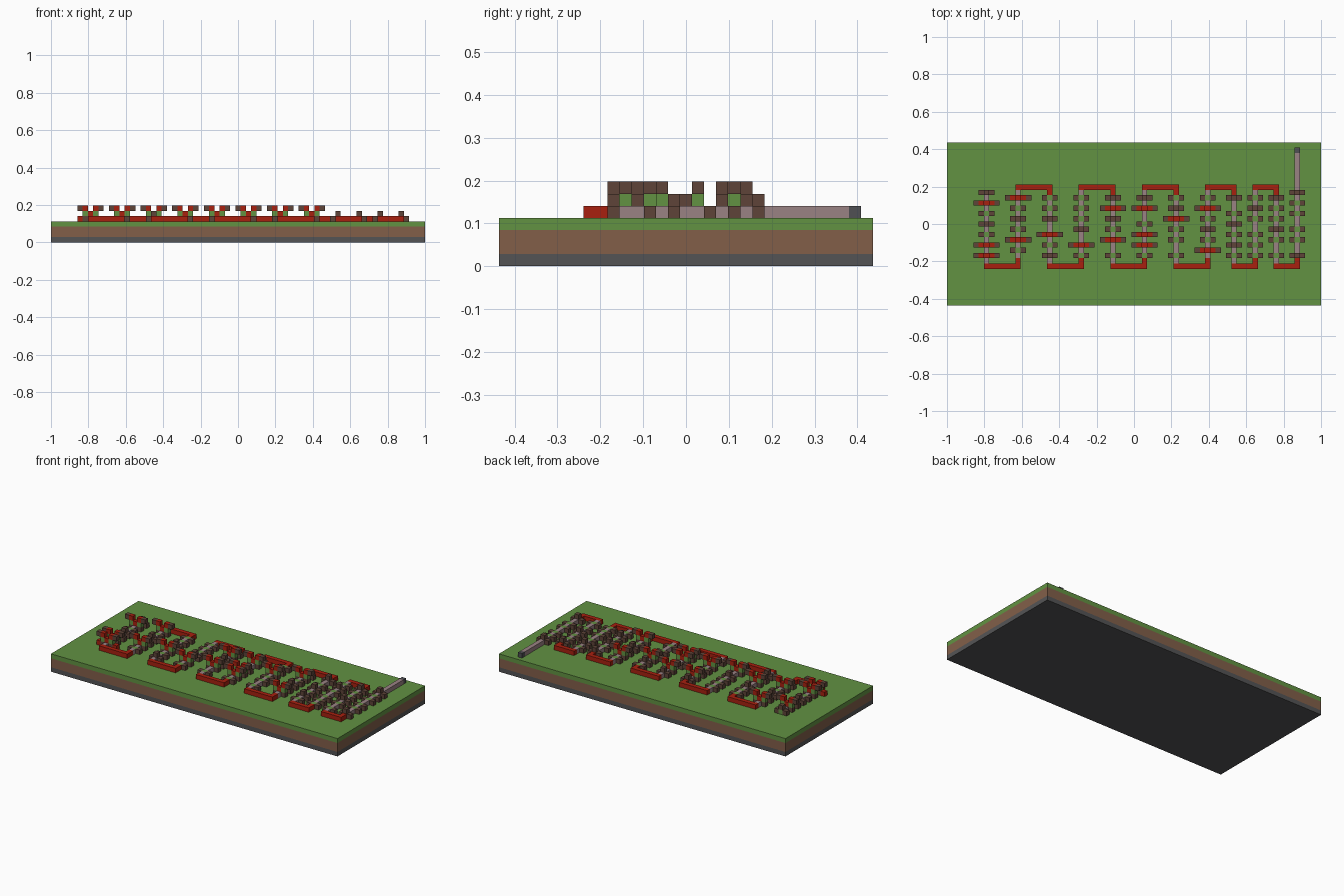
import bpy
import bmesh
from mathutils import Vector

cube = bpy.data.objects.get("Cube")
if cube:
    bpy.data.objects.remove(cube)

U = 2 / 71          # edge of one block
GROUND = 4          # layers of ground below the circuit


def linear(c):
    c /= 255
    return c / 12.92 if c <= 0.04045 else ((c + 0.055) / 1.055) ** 2.4


def material(name, rgb):
    m = bpy.data.materials.new(name)
    m.use_nodes = True
    col = (*[linear(c) for c in rgb], 1)
    m.diffuse_color = col
    m.node_tree.nodes["Principled BSDF"].inputs["Base Color"].default_value = col
    return m


MATS = {
    "stone": material("stone grey", (84, 84, 85)),
    "dirt": material("dirt brown", (130, 95, 73)),
    "grass": material("grass green", (98, 146, 66)),
    "wire": material("wire red", (168, 32, 15)),
    "sounder": material("dark wood", (94, 68, 56)),
    "relay": material("relay mauve", (154, 130, 132)),
    "switch": material("switch grey", (80, 80, 84)),
}


def finish(bm, name, mat):
    me = bpy.data.meshes.new(name)
    bm.to_mesh(me)
    bm.free()
    me.materials.append(MATS[mat])
    ob = bpy.data.objects.new(name, me)
    bpy.context.collection.objects.link(ob)


# Ground slabs
def slab(name, mat, low, high):
    bm = bmesh.new()
    bmesh.ops.create_cube(bm, size=1)
    for v in bm.verts:
        v.co = Vector((v.co.x * 2, v.co.y * 31 * U, (high if v.co.z > 0 else low) * U))
    finish(bm, name, mat)


slab("stone_layer", "stone", 0, 1)
slab("dirt_layer", "dirt", 1, 3)
slab("grass_layer", "grass", 3, GROUND)

# Circuit blocks, keyed by (column, row, layer)
cells = {}


def put(i, j, k, mat):
    cells[i, j, k] = mat


def pair(i, j, d, k, mat):
    put(i - d, j, k, mat)
    put(i + d, j, k, mat)


# Stations from back to front: S two sounders, C three, R tall branch of four
LANES = {
    -28: "C.R.S.C.S.R.R",
    -22: ".R.S.C.S.R.S.",
    -16: ".S.S.C..R.S.C",
    -10: ".S.S.S.C..R.S",
    -4: ".C.R.C.S.R..S",
    2: ".C.R..S.R.R.S",
    8: ".S.C.R.S.S..S",
    14: ".S.R.S.C.S.R.",
    19: ".C..S.C.S.C.S",
    23: ".S.C.S..S.S.S",
    27: ".C.S.S.C.S..S",
    31: "C.S.S..S.S..C",
}
lanes = list(LANES)

for i, plan in LANES.items():
    put(i, -7, 0, "relay")
    for n, kind in enumerate(plan):
        j = 6 - n
        put(i, j, 0, "relay" if kind == "." else "grass")
        if kind != ".":
            pair(i, j, 1, 0, "sounder")
        if kind == "C":
            put(i, j, 1, "sounder")
        if kind == "R":
            put(i, j, 1, "wire")
            pair(i, j, 1, 1, "grass")
            pair(i, j, 1, 2, "wire")
            pair(i, j, 2, 2, "sounder")

# Low wire beside the last branch of the first lane
pair(lanes[0], -6, 2, 0, "wire")

# Wire turns joining neighbouring lanes, alternately front and back
for n, (a, b) in enumerate(zip(lanes, lanes[1:])):
    row, inner = (-8, -7) if n % 2 == 0 else (7, 6)
    for i in range(a, b + 1):
        put(i, row, 0, "wire")
    put(b, inner, 0, "wire")

# Lead-in of the last lane, ending in the switch
for j in range(7, 14):
    put(lanes[-1], j, 0, "relay")
put(lanes[-1], 14, 0, "switch")

# One mesh per kind of block, with outer faces only
NAMES = {"wire": "wire_runs", "sounder": "sounder_blocks", "relay": "relay_lanes",
         "grass": "carrier_blocks", "switch": "start_switch"}
for mat, name in NAMES.items():
    bm = bmesh.new()
    for cell, m in cells.items():
        if m != mat:
            continue
        centre = Vector((cell[0], cell[1], cell[2] + GROUND + 0.5))
        for axis in range(3):
            for sign in (-1, 1):
                near = list(cell)
                near[axis] += sign
                if tuple(near) in cells or near[2] < 0:
                    continue
                out, p, q = Vector(), Vector(), Vector()
                out[axis] = sign / 2
                p[(axis + 1) % 3] = 0.5
                q[(axis + 2) % 3] = sign / 2
                face = centre + out
                bm.faces.new([bm.verts.new((face + d) * U)
                              for d in (-p - q, p - q, p + q, q - p)])
    bmesh.ops.remove_doubles(bm, verts=bm.verts, dist=U / 100)
    finish(bm, name, mat)
